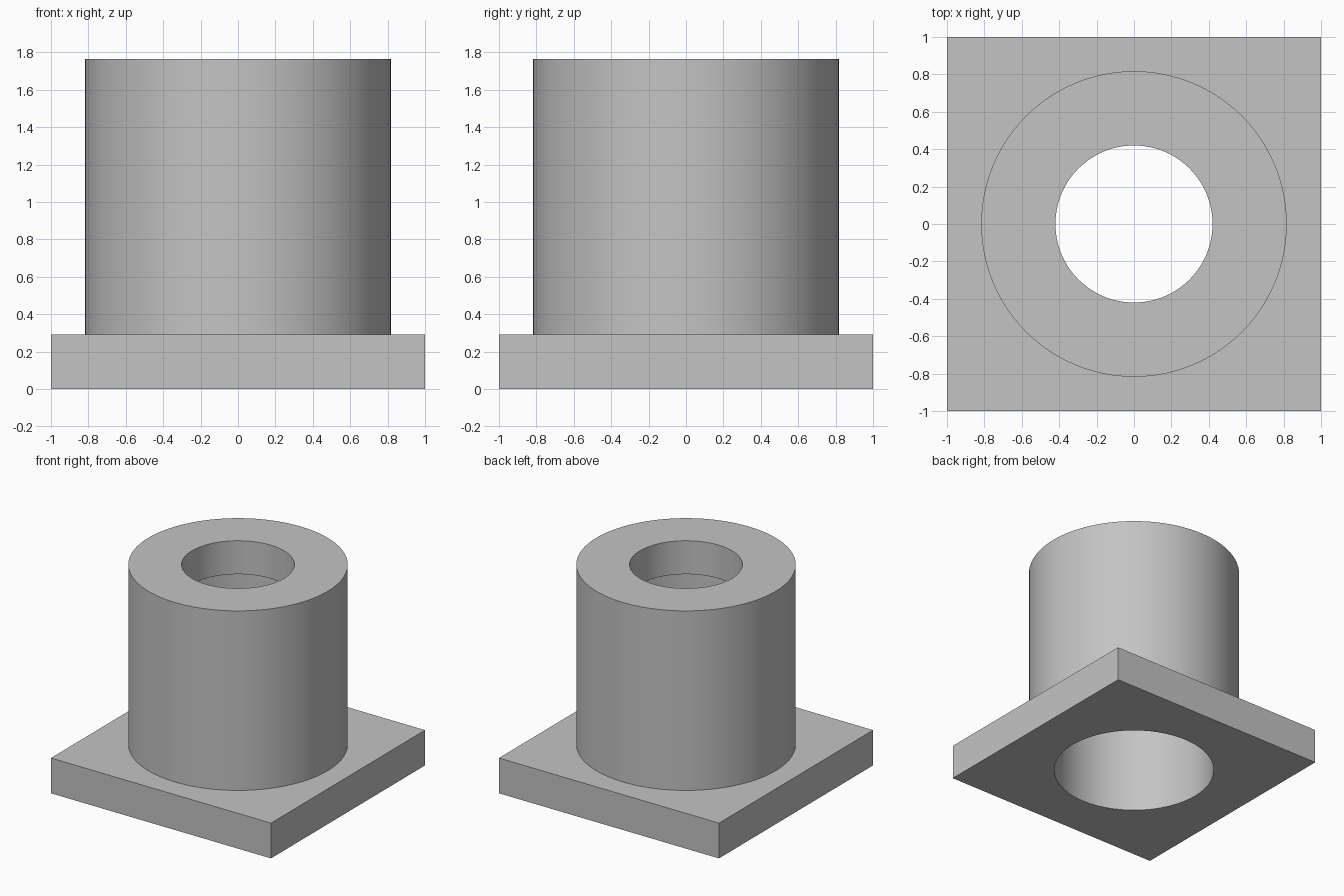
import bpy

old = bpy.data.objects.get("Cube")
if old:
    bpy.data.objects.remove(old, do_unlink=True)

BASE_TOP, TOP = 0.29, 1.765
OUTER_R, BORE_R, MOUTH_R = 0.817, 0.62, 0.42
LEDGE_Z = 1.49
SIDES = 96

grey = bpy.data.materials.new("plain_grey")
grey.use_nodes = True
colour = (0.55, 0.55, 0.55, 1)
grey.diffuse_color = colour
grey.node_tree.nodes["Principled BSDF"].inputs["Base Color"].default_value = colour


def cylinder(name, radius, bottom, top):
    bpy.ops.mesh.primitive_cylinder_add(
        vertices=SIDES, radius=radius, depth=top - bottom,
        location=(0, 0, (bottom + top) / 2))
    ob = bpy.context.object
    ob.name = name
    ob.data.materials.append(grey)
    return ob


def combine(target, tool, operation):
    mod = target.modifiers.new(operation.lower(), 'BOOLEAN')
    mod.operation = operation
    mod.solver = 'EXACT'
    mod.object = tool
    bpy.context.view_layer.objects.active = target
    bpy.ops.object.modifier_apply(modifier=mod.name)
    bpy.data.objects.remove(tool, do_unlink=True)


# Square base plate
bpy.ops.mesh.primitive_cube_add(size=1, location=(0, 0, BASE_TOP / 2))
body = bpy.context.object
body.name = "flanged_sleeve"
body.scale = (2, 2, BASE_TOP)
bpy.ops.object.transform_apply(location=True, rotation=False, scale=True)
body.data.materials.append(grey)

# Round sleeve rising from the plate
combine(body, cylinder("sleeve", OUTER_R, BASE_TOP / 2, TOP), 'UNION')

# Wide bore from below, narrower mouth through the top lip
combine(body, cylinder("wide_bore", BORE_R, -0.1, LEDGE_Z), 'DIFFERENCE')
combine(body, cylinder("narrow_mouth", MOUTH_R, LEDGE_Z - 0.1, TOP + 0.1), 'DIFFERENCE')

# Smooth round walls with crisp rims
bpy.ops.object.select_all(action='DESELECT')
body.select_set(True)
bpy.context.view_layer.objects.active = body
bpy.ops.object.shade_smooth_by_angle(angle=0.52)
